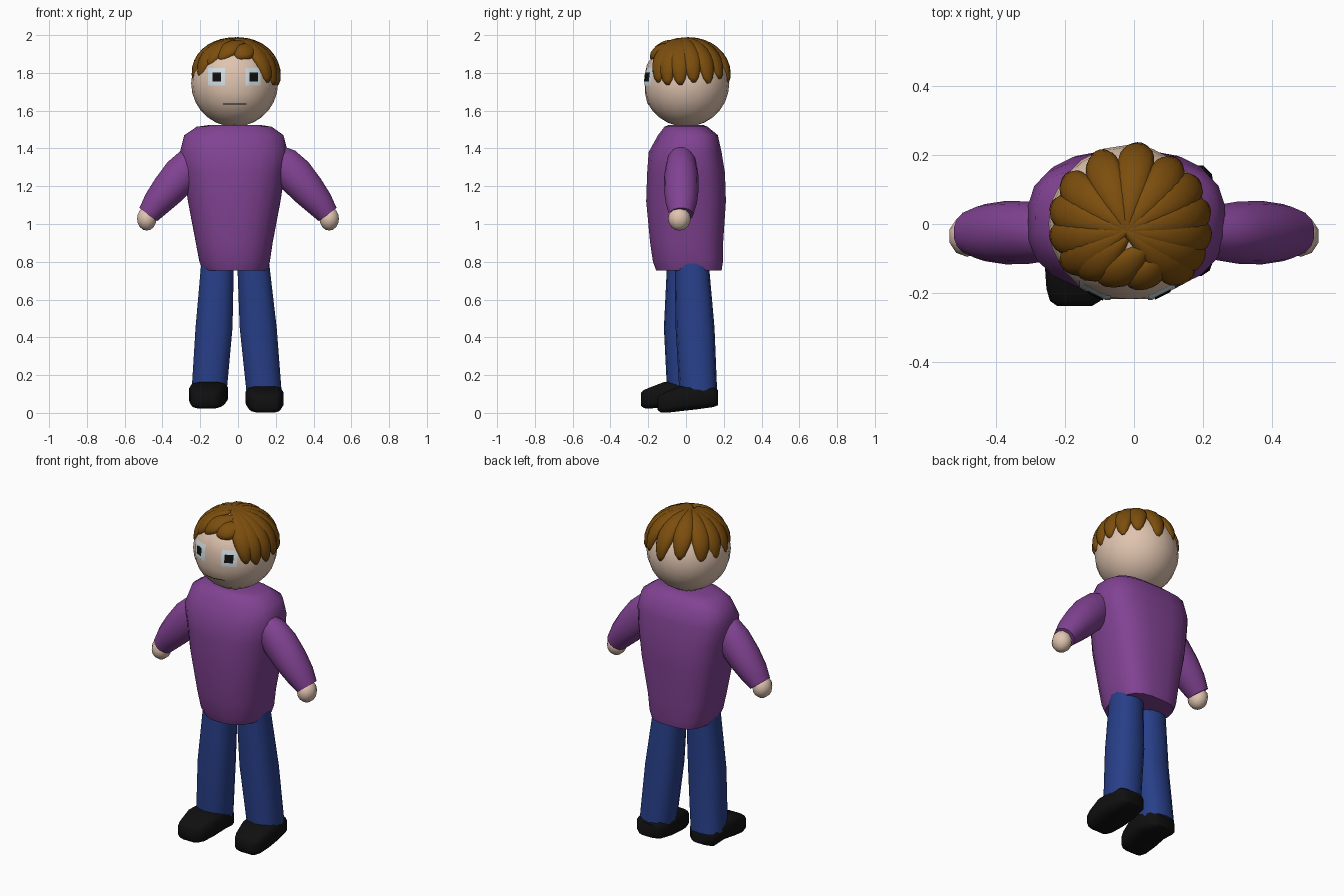
import bpy, bmesh, math
from mathutils import Vector
from mathutils.bvhtree import BVHTree

if "Cube" in bpy.data.objects:
    bpy.data.objects.remove(bpy.data.objects["Cube"])


def material(name, rgb):
    m = bpy.data.materials.new(name)
    m.diffuse_color = (*rgb, 1)
    m.use_nodes = True
    m.node_tree.nodes["Principled BSDF"].inputs["Base Color"].default_value = m.diffuse_color
    return m


SKIN = material("skin", (0.74, 0.55, 0.43))
PURPLE = material("purple cloth", (0.22, 0.055, 0.29))
BLUE = material("blue denim", (0.021, 0.05, 0.25))
HAIR = material("brown hair", (0.20, 0.075, 0.004))
BLACK = material("black", (0.005, 0.005, 0.005))
WHITE = material("eye white", (0.65, 0.74, 0.78))


def finish(name, bm, mat, angle=50):
    bmesh.ops.recalc_face_normals(bm, faces=bm.faces)
    me = bpy.data.meshes.new(name)
    bm.to_mesh(me)
    bm.free()
    me.materials.append(mat)
    ob = bpy.data.objects.new(name, me)
    bpy.context.collection.objects.link(ob)
    bpy.ops.object.select_all(action='DESELECT')
    ob.select_set(True)
    bpy.context.view_layer.objects.active = ob
    bpy.ops.object.shade_smooth_by_angle(angle=math.radians(angle))
    return ob


def ring(c, u, v, n=16, e=2.0, e_neg=None):
    """Superellipse around c with half axes u and v; e_neg is the exponent on the -v side."""
    pts = []
    for i in range(n):
        a = 2 * math.pi * (i + 0.5) / n
        ca, sa = math.cos(a), math.sin(a)
        p = 2 / (e if sa > 0 or e_neg is None else e_neg)
        pts.append(Vector(c) + Vector(u) * math.copysign(abs(ca) ** p, ca)
                   + Vector(v) * math.copysign(abs(sa) ** p, sa))
    return pts


def loft(name, rings, mat, angle=50):
    bm = bmesh.new()
    rows = [[bm.verts.new(p) for p in r] for r in rings]
    n = len(rows[0])
    for a, b in zip(rows, rows[1:]):
        for i in range(n):
            bm.faces.new((a[i], a[(i + 1) % n], b[(i + 1) % n], b[i]))
    bm.faces.new(rows[0])
    bm.faces.new(rows[-1])
    return finish(name, bm, mat, angle)


# Torso: stacked cross-sections, squarer at the back
torso = [(1.525, -.015, .13, 0, .09), (1.515, -.02, .2, 0, .115), (1.47, -.022, .265, .01, .16),
         (1.38, -.022, .288, -.005, .195), (1.27, -.02, .27, 0, .208), (1.12, -.02, .247, 0, .213),
         (.9, -.02, .205, .003, .195), (.8, -.018, .188, .01, .187), (.755, -.016, .17, .015, .175)]
loft("sweater_body", [ring((cx, cy, z), (rx, 0, 0), (0, ry, 0), 20, 3.0, 2.3)
                      for z, cx, rx, cy, ry in torso], PURPLE)

# Arms and hands, mirrored
arm = [(.19, 1.36, .07, .065), (.24, 1.32, .095, .08), (.30, 1.26, .102, .09), (.37, 1.18, .093, .092),
       (.43, 1.11, .078, .083), (.475, 1.05, .06, .064)]
for s, side in ((-1, "left"), (1, "right")):
    rings = []
    for i, (x, z, r, ry) in enumerate(arm):
        a, b = arm[max(i - 1, 0)], arm[min(i + 1, len(arm) - 1)]
        d = Vector((b[0] - a[0], 0, b[1] - a[1])).normalized()
        rings.append(ring((s * x, -.025, z), (s * -d.z * r, 0, d.x * r), (0, ry, 0), 14))
    loft(side + "_sleeve", rings, PURPLE)
    bm = bmesh.new()
    bmesh.ops.create_uvsphere(bm, u_segments=10, v_segments=8, radius=1)
    for v in bm.verts:
        v.co = Vector((s * .483 + v.co.x * .054, -.035 + v.co.y * .06, 1.028 + v.co.z * .063))
    finish(side + "_hand", bm, SKIN)

# Trouser legs, one a little ahead of the other
legs = {"left": [(.80, -.108, -.01, .088, .09), (.45, -.127, -.02, .1, .097), (.11, -.153, -.002, .095, .098)],
        "right": [(.80, .08, .03, .086, .09), (.45, .107, .048, .1, .103), (.11, .138, .065, .095, .1)]}
for side, rows in legs.items():
    loft(side + "_trouser_leg", [ring((x, y, z), (rx, 0, 0), (0, ry, 0), 14, 2.4)
                                 for z, x, y, rx, ry in rows], BLUE)

# Shoes: sections from heel to toe
shoe = [(.17, .062, .04, .12), (.145, .088, .03, .138), (.06, .1, .018, .145), (-.03, .1, .008, .142),
        (-.10, .088, .0, .115), (-.135, .074, .002, .1), (-.15, .05, .015, .085)]
for side, x0, lean, dy, dz in (("left", -.152, .05, -.088, .022), ("right", .139, .02, 0, 0)):
    loft(side + "_shoe",
         [ring((x0 + lean * min(y - .05, 0) * 2 * (1 if x0 < 0 else -1), y + dy, (lo + hi) / 2 + dz * (lo < .02 or dz == 0)),
               (w, 0, 0), (0, 0, (hi - lo) / 2), 12, 4.0) for y, w, lo, hi in shoe], BLACK)

# Head: sphere with a slightly flattened face
bm = bmesh.new()
bmesh.ops.create_uvsphere(bm, u_segments=20, v_segments=14, radius=1)
for v in bm.verts:
    v.co = Vector((-.018 + v.co.x * .23, max(v.co.y * .229, -.217), 1.745 + v.co.z * .23))
head_tree = BVHTree.FromBMesh(bm)
finish("head", bm, SKIN)


def face_plate(name, x0, x1, z0, z1, lift, mat, n=6):
    """Thin patch that follows the front of the head."""
    bm = bmesh.new()
    grid = []
    for i in range(n + 1):
        for j in range(n + 1):
            x, z = x0 + (x1 - x0) * i / n, z0 + (z1 - z0) * j / n
            hit = head_tree.ray_cast(Vector((x, -1, z)), Vector((0, 1, 0)))[0]
            grid.append(bm.verts.new((x, hit.y - lift, z)))
    for i in range(n):
        for j in range(n):
            k = i * (n + 1) + j
            bm.faces.new((grid[k], grid[k + n + 1], grid[k + n + 2], grid[k + 1]))
    ob = finish(name, bm, mat)
    if ob.data.polygons[0].normal.y > 0:
        ob.data.flip_normals()


# Eyes and mouth
face_plate("left_eye_white", -.158, -.068, 1.732, 1.825, .003, WHITE)
face_plate("right_eye_white", .04, .12, 1.732, 1.825, .003, WHITE)
face_plate("left_pupil", -.134, -.09, 1.755, 1.802, .007, BLACK)
face_plate("right_pupil", .061, .105, 1.755, 1.802, .007, BLACK)
face_plate("mouth", -.08, .045, 1.632, 1.638, .003, BLACK)

# Hair: tufts swept over the skull from the crown to each tip
CENTRE = Vector((-.012, 0, 1.75))
CROWN = (-.01, -.02, .23)
widths = [.012, .022, .031, .04, .047, .052, .054, .051, .043, .028, .01]
heights = [.012, .018, .021, .024, .027, .029, .03, .029, .026, .018, .007]


def tuft(index, tip, root=CROWN):
    a, b = Vector(root).normalized(), Vector(tip).normalized()
    last = len(widths) - 1
    axis = a.cross(b).normalized()
    rings = []
    for i in range(last + 1):
        t = (i / last) if i < last - 1 else 1 - (last - i) * 0.07
        d = a.slerp(b, t)
        rings.append(ring(CENTRE + d * .222, axis * widths[i], d * heights[i], 12))
    loft("hair_tuft_%02d" % index, rings, HAIR, 70)


tips = [(-.09, .21, .03), (.03, .24, 0), (.14, .19, .02), (.19, .12, -.005), (.23, .045, 0), (.23, -.03, -.015),
        (.21, -.1, -.015), (.175, -.15, 0), (-.19, .14, .01), (-.235, .055, .01), (-.24, -.04, .015),
        (-.2, -.125, .03)]
for i, tip in enumerate(tips):
    tuft(i, tip)
# Fringe swept to one side
tuft(12, (-.16, -.16, .10), (-.01, -.04, .22))
tuft(13, (-.09, -.17, .125), (.06, -.06, .22))
tuft(14, (0, -.175, .13), (.12, -.08, .2))
